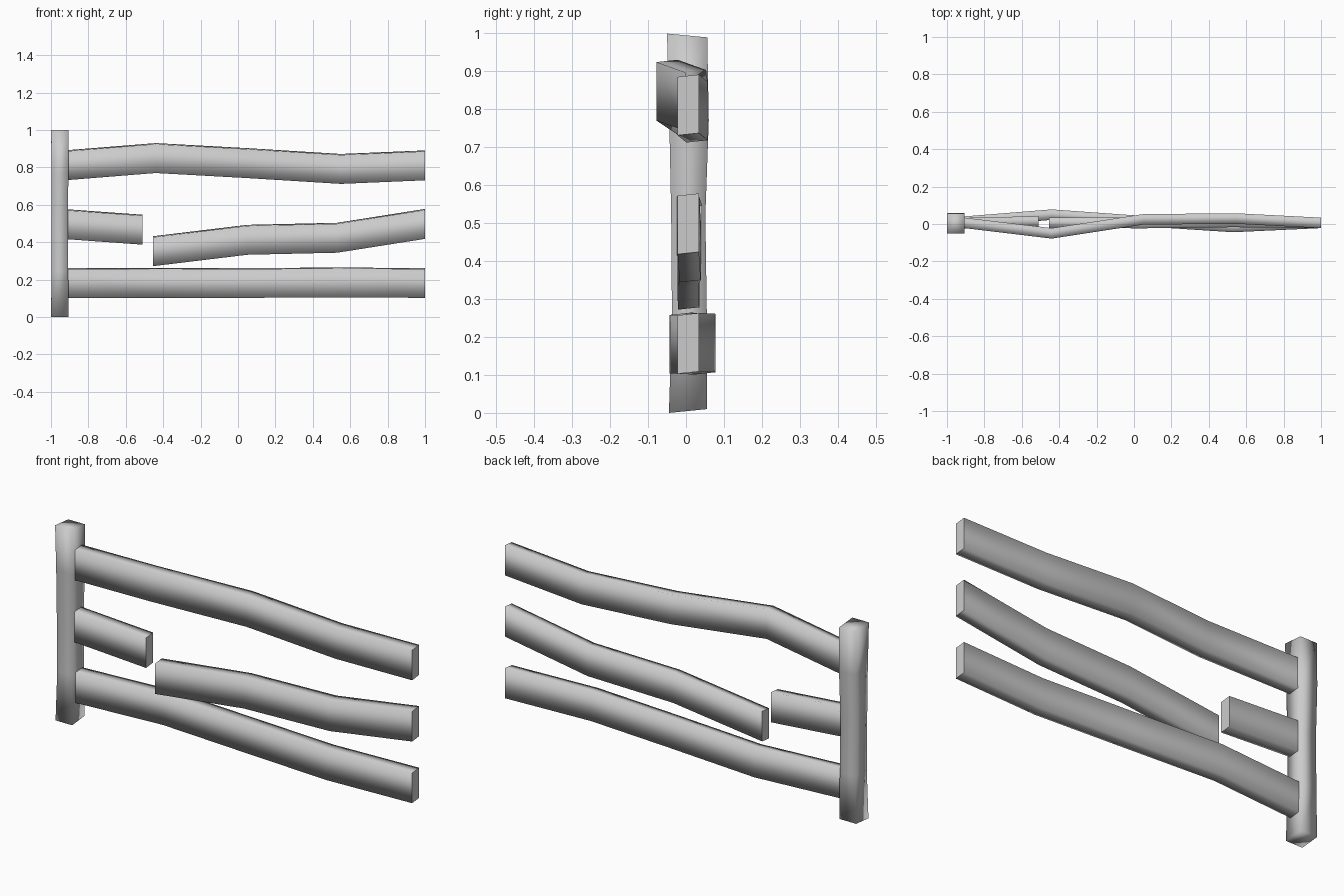
import bpy
import bmesh
from mathutils import Vector

cube = bpy.data.objects.get("Cube")
if cube:
    bpy.data.objects.remove(cube, do_unlink=True)

grey = bpy.data.materials.new("plain grey")
grey.use_nodes = True
grey.diffuse_color = (0.6, 0.6, 0.6, 1)
bsdf = next(n for n in grey.node_tree.nodes if n.type == "BSDF_PRINCIPLED")
bsdf.inputs["Base Color"].default_value = grey.diffuse_color


def beam(name, stations, side, up, sharp_caps=True):
    """Sweep a four-sided section; station = (centre, half width, half height, shear)."""
    side, up = Vector(side), Vector(up)
    bm = bmesh.new()
    rings = []
    for centre, w, h, shear in stations:
        rings.append([bm.verts.new(Vector(centre) + side * w * a + up * (h * b + shear * a))
                      for a, b in ((-1, -1), (1, -1), (1, 1), (-1, 1))])
    for lower, upper in zip(rings, rings[1:]):
        for i in range(4):
            j = (i + 1) % 4
            bm.faces.new((lower[i], lower[j], upper[j], upper[i]))
    caps = [bm.faces.new(rings[0][::-1]), bm.faces.new(rings[-1])]
    bmesh.ops.recalc_face_normals(bm, faces=bm.faces)
    for face in bm.faces:
        face.smooth = True
    if sharp_caps:
        for cap in caps:
            for edge in cap.edges:
                edge.smooth = False
    mesh = bpy.data.meshes.new(name)
    bm.to_mesh(mesh)
    bm.free()
    mesh.materials.append(grey)
    obj = bpy.data.objects.new(name, mesh)
    bpy.context.collection.objects.link(obj)
    return obj


def rail(name, path):
    """Rail along x from (x, y, z) centres."""
    return beam(name, [(p, 0.028, 0.077, 0.003) for p in path], (0, 1, 0), (0, 0, 1))


# Bent rails
rail("top_rail", [(-0.94, 0.01, 0.81), (-0.44, -0.05, 0.85), (0.05, 0.025, 0.823),
                  (0.55, 0.029, 0.792), (1, 0.006, 0.811)])
rail("bottom_rail", [(-0.94, 0.01, 0.183), (-0.44, 0.05, 0.181), (0.05, 0.015, 0.183),
                     (0.53, -0.016, 0.184), (1, 0.006, 0.183)])

# Broken middle rail
rail("middle_rail_stub", [(-0.94, 0.004, 0.498), (-0.51, 0.014, 0.467)])
rail("middle_rail_long", [(-0.455, 0.007, 0.352), (0.05, 0.005, 0.413),
                          (0.53, 0.011, 0.424), (1, 0.006, 0.498)])

# Uneven post
post = [((-0.953, 0.005, 0.005), 0.047, 0.05), ((-0.952, 0.009, 0.25), 0.044, 0.046),
        ((-0.953, 0.006, 0.52), 0.044, 0.045), ((-0.952, 0.008, 0.77), 0.045, 0.052),
        ((-0.952, 0.003, 0.994), 0.047, 0.053)]
post_obj = beam("post", [(c, w, h, 0) for c, w, h in post], (1, 0, 0), (0, 1, 0), False)

# Slanted cuts on the post ends
for v in post_obj.data.vertices:
    if v.co.z > 0.9 or v.co.z < 0.1:
        front = v.co.y < 0
        v.co.z += 0.005 if front == (v.co.z > 0.9) else -0.005
